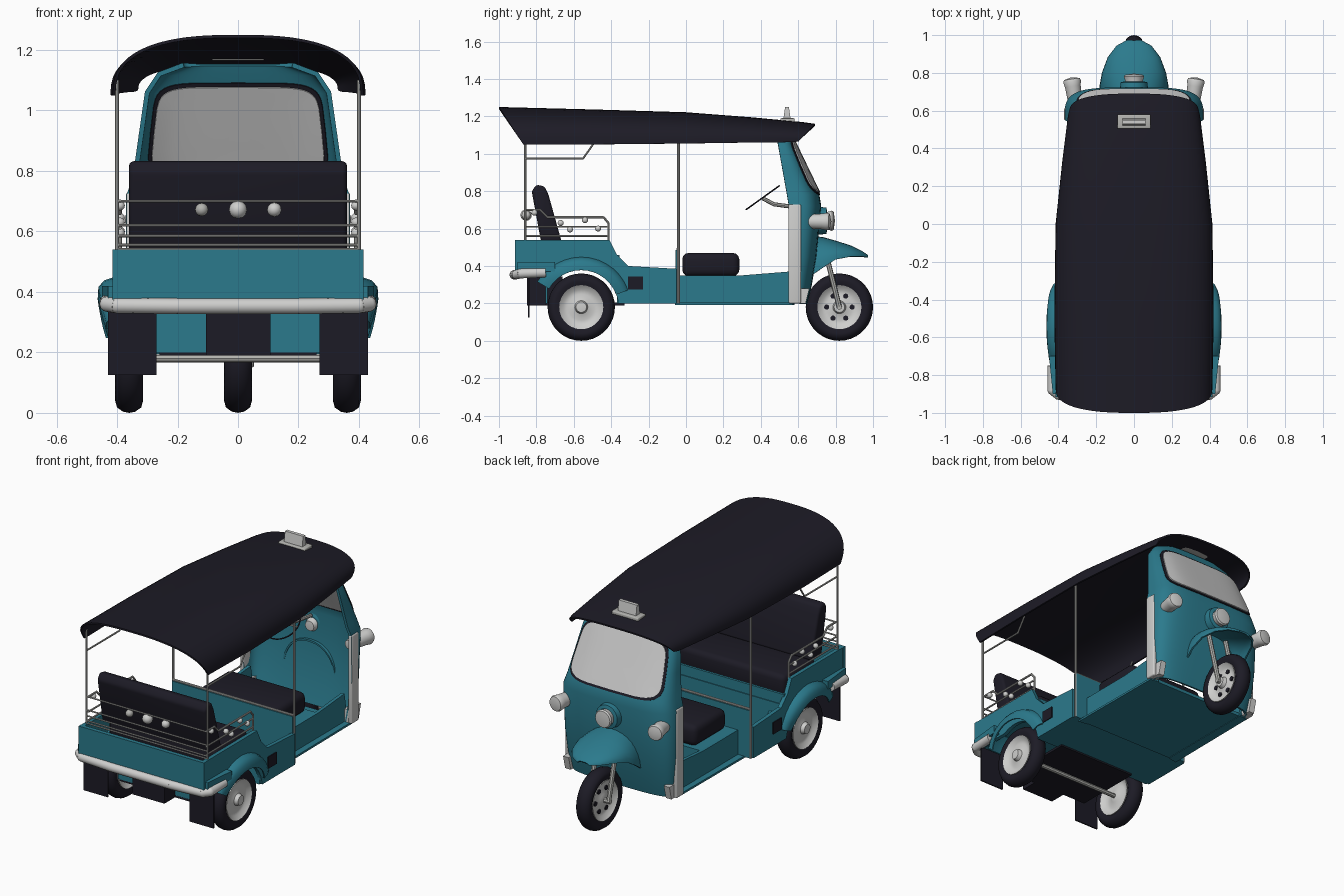
import bpy, bmesh, math
from mathutils import Vector

if "Cube" in bpy.data.objects:
    bpy.data.objects.remove(bpy.data.objects["Cube"])

def mat(name, c):
    m = bpy.data.materials.new(name)
    m.diffuse_color = (*c, 1)
    m.use_nodes = True
    m.node_tree.nodes["Principled BSDF"].inputs["Base Color"].default_value = m.diffuse_color
    return m

TEAL = mat("teal paint", (0.024, 0.195, 0.265))
DARK = mat("dark vinyl", (0.012, 0.011, 0.019))
CHROME = mat("grey metal", (0.45, 0.45, 0.43))
WHITE = mat("pale trim", (0.62, 0.62, 0.61))
GLASS = mat("grey glass", (0.6, 0.6, 0.6))

def finish(name, bm, m, bevel=0, solid=0, angle=40):
    bmesh.ops.recalc_face_normals(bm, faces=bm.faces)
    me = bpy.data.meshes.new(name)
    bm.to_mesh(me)
    bm.free()
    me.materials.append(m)
    o = bpy.data.objects.new(name, me)
    bpy.context.collection.objects.link(o)
    bpy.ops.object.select_all(action='DESELECT')
    bpy.context.view_layer.objects.active = o
    o.select_set(True)
    if solid:
        s = o.modifiers.new("thickness", 'SOLIDIFY')
        s.thickness, s.offset = solid, 0
        bpy.ops.object.modifier_apply(modifier="thickness")
    if bevel:
        b = o.modifiers.new("bevel", 'BEVEL')
        b.width, b.segments = bevel, 3
        bpy.ops.object.modifier_apply(modifier="bevel")
    bpy.ops.object.shade_smooth_by_angle(angle=math.radians(angle))
    return o

def loft(name, rows, m, closed=False, **kw):
    bm = bmesh.new()
    vs = [[bm.verts.new(p) for p in r] for r in rows]
    n = len(rows[0])
    for a, b in zip(vs, vs[1:]):
        for i in range(n if closed else n - 1):
            j = (i + 1) % n
            bm.faces.new((a[i], a[j], b[j], b[i]))
    bmesh.ops.remove_doubles(bm, verts=bm.verts, dist=1e-5)
    return finish(name, bm, m, **kw)

def prism(name, pts, axis, a, b, m, **kw):
    def put(p, h):
        return (h, *p) if axis == 'x' else (p[0], h, p[1]) if axis == 'y' else (*p, h)
    bm = bmesh.new()
    lo, hi = ([bm.verts.new(put(p, h)) for p in pts] for h in (a, b))
    bm.faces.new(lo)
    bm.faces.new(hi)
    for i in range(len(pts)):
        j = (i + 1) % len(pts)
        bm.faces.new((lo[i], lo[j], hi[j], hi[i]))
    return finish(name, bm, m, **kw)

def box(name, x0, x1, y0, y1, z0, z1, m, **kw):
    return prism(name, [(x0, y0), (x1, y0), (x1, y1), (x0, y1)], 'z', z0, z1, m, **kw)

def lathe(name, prof, c, axis, m, n=28, **kw):
    q = Vector(axis).to_track_quat('Z', 'Y')
    rows = [[Vector(c) + q @ Vector((r * math.cos(2 * math.pi * i / n), r * math.sin(2 * math.pi * i / n), h))
             for i in range(n)] for r, h in prof]
    return loft(name, rows, m, closed=True, **kw)

def tube(name, pts, r, m, n=8):
    bm = bmesh.new()
    pts = [Vector(p) for p in pts]
    for a, b in zip(pts, pts[1:]):
        q = (b - a).to_track_quat('Z', 'Y')
        g = bmesh.ops.create_cone(bm, cap_ends=True, segments=n, radius1=r, radius2=r, depth=(b - a).length)
        for v in g['verts']:
            v.co = q @ v.co + (a + b) / 2
    for p in pts[1:-1]:
        g = bmesh.ops.create_uvsphere(bm, u_segments=n, v_segments=6, radius=r)
        bmesh.ops.translate(bm, verts=g['verts'], vec=p)
    return finish(name, bm, m)

def ball(name, c, r, m):
    return lathe(name, [(r * math.sin(math.pi * i / 8), -r * math.cos(math.pi * i / 8)) for i in range(9)],
                 c, (0, 1, 0), m, n=12)

def arch(p, n=28):
    """unit superellipse arch: list of (x, height)"""
    out = []
    for i in range(n + 1):
        t = -math.pi / 2 + math.pi * i / n
        s = math.sin(t)
        out.append((math.copysign(abs(s) ** (2 / p), s), max(0, math.cos(t)) ** (2 / p)))
    return out

# canvas roof
roof = [(-1, -.87, .41, 1.245, 1.05), (-.5, -.5, .417, 1.232, 1.05), (0, 0, .41, 1.217, 1.055),
        (.35, .33, .375, 1.19, 1.06), (.62, .57, .345, 1.165, 1.062), (.69, .6, .335, 1.155, 1.066)]
loft("roof", [[(w * x, yb + (yt - yb) * h, zb + (zt - zb) * h) for x, h in arch(2.6)]
              for yt, yb, w, zt, zb in roof], DARK, solid=.01)
# roof sign
box("roof_sign_base", -.088, .088, .505, .58, 1.165, 1.19, CHROME, bevel=.006)
prism("roof_sign", [(.52, 1.18), (.56, 1.18), (.55, 1.25), (.53, 1.25)], 'x', -.06, .06, WHITE)

# front cowl with windscreen frame: z, half width, side y, front y
levels = [(.2, .33, .55, .64), (.3, .35, .55, .665), (.45, .36, .55, .69), (.72, .36, .55, .715),
          (.78, .34, .54, .705), (.92, .32, .515, .637), (1.06, .30, .49, .57), (1.12, .26, .485, .542),
          (1.15, .18, .48, .53)]
loft("front_cowl", [[(w * x, ys + (yf - ys) * h, z) for x, h in arch(4)] for z, w, ys, yf in levels],
     TEAL, solid=.016)

def cowl_y(x, z):
    for a, b in zip(levels, levels[1:]):
        if z <= b[0]:
            f = (z - a[0]) / (b[0] - a[0])
            w, ys, yf = (a[k] + (b[k] - a[k]) * f for k in (1, 2, 3))
            return ys + (yf - ys) * max(0, 1 - abs(x / w) ** 4) ** .25

def screen(name, hw, z0, z1, thick, m):
    zc, hz = (z0 + z1) / 2, (z1 - z0) / 2
    rows = []
    for k in range(9):
        row = []
        for i in range(40):
            t = 2 * math.pi * i / 40
            c, s = math.cos(t), math.sin(t)
            x = hw * k / 8 * math.copysign(abs(c) ** .35, c)
            z = zc + hz * k / 8 * math.copysign(abs(s) ** .35, s)
            x *= 1 - .06 * (z - zc) / hz
            row.append((x, cowl_y(x, z), z))
        rows.append(row)
    loft(name, rows, m, closed=True, solid=thick)
screen("windscreen_seal", .293, .775, 1.095, .026, DARK)
screen("windscreen", .282, .787, 1.083, .036, GLASS)

# front mudguard
guard = [(.672, .172, .555, .35), (.73, .178, .55, .39), (.80, .165, .53, .435), (.88, .135, .505, .45),
         (.94, .09, .475, .45), (.97, .035, .455, .445)]
loft("front_mudguard", [[(w * x, y, zb + (zt - zb) * h) for x, h in arch(2.2, 16)] for y, w, zt, zb in guard],
     TEAL, solid=.01)
# head lamps
lamp = [(0, -.09), (.025, -.085), (.038, -.03), (.042, .04), (.047, .065), (.042, .078), (0, .088)]
lathe("centre_headlamp", [(r * 1.15, h * .7) for r, h in lamp], (0, .735, .642), (0, 1, 0), WHITE)
lathe("headlamp_bezel", [(.05, 0), (.075, .01), (.07, .05), (.05, .055)], (0, .70, .642), (0, 1, 0), TEAL)

# wheels
tyre = [(.105, -.03), (.14, -.046), (.162, -.04), (.176, -.02), (.18, 0), (.176, .02), (.162, .04),
        (.14, .046), (.105, .03)]
hub = [(0, .055), (.028, .052), (.035, .03), (.07, .018), (.095, .022), (.118, .042), (.118, -.042),
       (.095, -.022), (.07, -.018), (.035, -.03), (0, -.04)]
for name, x, y, ax in (("front", 0, .82, 1), ("rear_right", .36, -.56, 1), ("rear_left", -.36, -.56, -1)):
    lathe(name + "_tyre", tyre, (x, y, .18), (ax, 0, 0), DARK, n=36)
    lathe(name + "_rim", hub, (x, y, .18), (ax, 0, 0), WHITE)
    for i in range(6):
        a = math.pi * i / 3
        for s in ((-1, 1) if name == "front" else ()):
            lathe("rim_hole", [(0, .026), (.014, .026), (.014, .01)],
                  (0, y + .068 * math.cos(a), .18 + .068 * math.sin(a)), (s, 0, 0), DARK, n=10)
tube("rear_axle", [(-.36, -.56, .18), (.36, -.56, .18)], .013, CHROME)
tube("front_axle", [(-.075, .82, .18), (.075, .82, .18)], .014, CHROME)

# rear side panel outline with wheel arch
side = [(-.9, .36), (-.9, .54), (-.41, .54), (-.37, .46), (-.31, .40), (-.05, .385), (-.05, .2), (-.36, .2)]
side += [(-.56 + .2 * math.cos(math.radians(a)), .18 + .2 * math.sin(math.radians(a))) for a in range(10, 125, 12)]
for s in (-1, 1):
    prism("rear_side_panel", side, 'x', s * .39, s * .413, TEAL)
    # rear mudguard bulge, widest over the wheel
    rows = []
    for a in range(20, 151, 10):
        c, d = math.cos(math.radians(a)), math.sin(math.radians(a))
        k = math.sin(math.pi * (a - 10) / 150) ** .5
        rows.append([(s * (x if x < .41 else .41 + (x - .41) * k), -.56 + r * c, .18 + r * d) for x, r in
                     ((.30, .255), (.40, .268), (.44, .255), (.458, .235), (.46, .198))])
    loft("rear_mudguard", rows, TEAL, solid=.008)
    prism("bumper_corner", [(s * .40, -.9), (s * .43, -.9), (s * .45, -.7), (s * .40, -.7)], 'z', .37, .42, TEAL)
    box("mud_flap", s * .27, s * .43, -.845, -.837, .125, .345, DARK)
    # driver compartment sills, with foot plate tapering to the rear
    prism("front_sill", [(-.04, .2), (-.04, .35), (.3, .35), (.55, .37), (.58, .2)], 'x', s * .30, s * .32, TEAL)
    prism("foot_plate", [(s * .3, -.05), (s * .36, -.06), (s * .355, .57), (s * .3, .58)], 'z', .192, .204, TEAL)
    box("cowl_trim", s * .345, s * .37, .548, .615, .2, .73, WHITE, bevel=.008)
    prism("cowl_foot_trim", [(.55, .2), (.64, .2), (.66, .28), (.55, .28)], 'x', s * .315, s * .352, WHITE)
    lathe("side_headlamp", lamp, (s * .318, .69, .638), (s * .15, 1, 0), WHITE)
    tube("front_fork", [(s * .062, .82, .18), (s * .062, .735, .52)], .014, CHROME)
    box("side_step_box", s * .38, s * .418, -.31, -.23, .275, .345, DARK)
    # roof posts and side rails
    tube("rear_post", [(s * .40, -.86, .53), (s * .40, -.86, 1.1)], .006, CHROME)
    tube("middle_post", [(s * .40, -.04, .2), (s * .40, -.04, 1.09)], .007, CHROME)
    tube("upper_rail", [(s * .40, -.86, .975), (s * .40, -.55, .975), (s * .40, -.49, 1.06)], .005, CHROME)
    tube("side_rail", [(s * .39, -.86, .70), (s * .39, -.78, .70), (s * .39, -.74, .66), (s * .39, -.44, .66),
                       (s * .39, -.415, .63), (s * .39, -.415, .53)], .006, CHROME)
    for z in (.56, .61):
        tube("side_rail_bar", [(s * .39, -.86, z), (s * .39, -.415, z)], .005, CHROME)
    for y, z in ((-.81, .685), (-.67, .63), (-.62, .595), (-.54, .645), (-.47, .6)):
        ball("side_rail_ornament", (s * .39, y, z), .016, WHITE)

# rear body panels
box("rear_panel", -.415, .415, -.915, -.89, .375, .54, TEAL)
box("rear_deck", -.40, .40, -.9, -.35, .385, .40, TEAL)
box("seat_bulkhead", -.40, .40, -.37, -.355, .2, .46, TEAL)
box("driver_bulkhead", -.40, .40, -.055, -.035, .2, .485, TEAL)
tube("bulkhead_rail", [(-.40, -.045, .49), (.40, -.045, .49)], .007, CHROME)
box("rear_floor", -.40, .40, -.37, -.04, .2, .22, TEAL)
box("front_floor", -.31, .31, -.05, .57, .195, .215, TEAL)
box("driver_seat_base", -.30, .30, -.04, .30, .2, .35, TEAL)
box("rear_apron", -.27, .27, -.75, -.74, .2, .39, TEAL)
box("rear_chassis", -.26, .26, -.75, -.33, .19, .205, DARK)
box("engine_box", -.105, .108, -.85, -.66, .19, .345, DARK)

# bumper
tube("rear_bumper", [(-.432, -.75, .365), (-.432, -.88, .36), (-.40, -.905, .355), (-.2, -.917, .353),
                     (.2, -.917, .353), (.40, -.905, .355), (.432, -.88, .36), (.432, -.75, .365)], .026, WHITE, n=14)

# rear rails with ornaments
for z in (.70, .62, .585, .555, .54):
    tube("rear_rail", [(-.40, -.86, z), (.40, -.86, z)], .0045, CHROME)
for x, r, m in ((-.12, .022, CHROME), (0, .03, WHITE), (.12, .024, WHITE)):
    ball("rear_rail_ornament", (x, -.855, .672), r, m)

# seats
prism("passenger_backrest", [(-.825, .80), (-.80, .835), (-.755, .825), (-.735, .78), (-.665, .53), (-.775, .53)],
      'x', -.36, .36, DARK, bevel=.015)
box("passenger_cushion", -.36, .36, -.72, -.41, .40, .535, DARK, bevel=.03)
box("driver_cushion", -.26, .26, -.02, .285, .345, .47, DARK, bevel=.035)

# steering
ring = [(.108 + .004 * math.cos(a * math.pi / 4), .004 * math.sin(a * math.pi / 4)) for a in range(9)]
lathe("steering_wheel", ring, (0, .41, .765), (0, -.58, .81), DARK)
tube("steering_spoke", [(-.108, .41, .765), (.108, .41, .765)], .005, CHROME)
tube("steering_column", [(0, .41, .762), (0, .47, .73), (0, .69, .70)], .011, CHROME)
